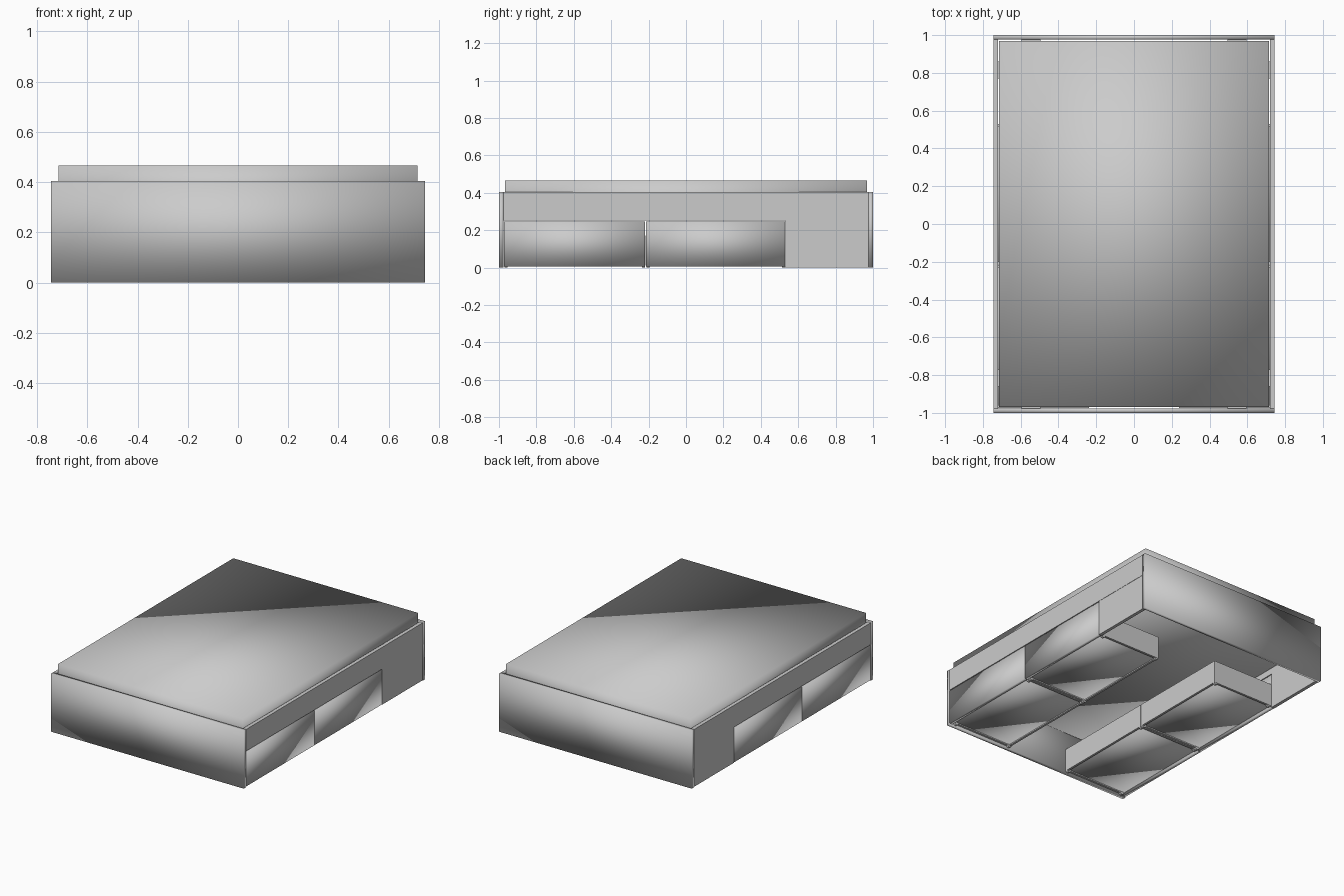
import bpy, bmesh, math
from mathutils import Matrix

if "Cube" in bpy.data.objects:
    bpy.data.objects.remove(bpy.data.objects["Cube"])

grey = bpy.data.materials.new("plain grey")
grey.diffuse_color = (0.6, 0.6, 0.6, 1)
grey.use_nodes = True
grey.node_tree.nodes["Principled BSDF"].inputs["Base Color"].default_value = grey.diffuse_color


def finish(name, bm, smooth):
    bmesh.ops.recalc_face_normals(bm, faces=bm.faces[:])
    for f in bm.faces:
        f.smooth = smooth
    me = bpy.data.meshes.new(name)
    bm.to_mesh(me)
    bm.free()
    me.materials.append(grey)
    ob = bpy.data.objects.new(name, me)
    bpy.context.collection.objects.link(ob)
    return ob


def box(name, x, y, z, smooth=False):
    """Box from (min, max) ranges; smooth gives the soft gradient of the boards."""
    bm = bmesh.new()
    bmesh.ops.create_cube(bm, size=1)
    for v in bm.verts:
        for i, r in enumerate((x, y, z)):
            v.co[i] = max(r) if v.co[i] > 0 else min(r)
    return finish(name, bm, smooth)


def wheel(name, x, y):
    bm = bmesh.new()
    m = Matrix.Translation((x, y, 0.015)) @ Matrix.Rotation(math.pi / 2, 4, 'X')
    bmesh.ops.create_cone(bm, cap_ends=True, segments=16, radius1=0.015,
                          radius2=0.015, depth=0.016, matrix=m)
    finish(name, bm, False)


# Mattress and end boards
box("mattress", (-0.714, 0.714), (-0.968, 0.968), (0.29, 0.467), True)
box("foot_board", (-0.745, 0.745), (-1.0, -0.976), (0, 0.405), True)
box("head_board", (-0.745, 0.745), (0.976, 1.0), (0, 0.405), True)

for s, side in ((1, "right"), (-1, "left")):
    # Long rail over the drawers and a separate full-height end panel
    box(side + "_rail", (s * 0.72, s * 0.745), (-0.976, 0.976), (0.252, 0.404))
    box(side + "_end_panel", (s * 0.72, s * 0.743), (0.53, 0.976), (0.002, 0.252))

    # Open drawers on small wheels
    for n, (y0, y1) in enumerate(((-0.974, -0.218), (-0.215, 0.528))):
        d = f"{side}_drawer_{n + 1}_"
        xi, xo = s * 0.238, s * 0.721
        a, b = y0 + 0.001, y1 + 0.002
        box(d + "front", (xo, s * 0.744), (y0, y1), (0.005, 0.247), True)
        box(d + "near_side", (xi, xo), (a, a + 0.015), (0.012, 0.172))
        box(d + "far_side", (xi, xo), (b - 0.015, b), (0.012, 0.172))
        box(d + "back", (xi, xi + s * 0.015), (a + 0.015, b - 0.015), (0.012, 0.172))
        box(d + "bottom", (xi + s * 0.015, xo), (a + 0.015, b - 0.015), (0.02, 0.028), True)
        for i, wx in enumerate((0.252, 0.70)):
            for j, wy in enumerate((a + 0.01, b - 0.01)):
                wheel(f"{d}wheel_{i}{j}", s * wx, wy)

    # Small brackets holding the mattress in the frame
    for t, end in ((1, "head"), (-1, "foot")):
        box(f"{side}_{end}_end_bracket", (s * 0.495, s * 0.595),
            (t * 0.968, t * 0.976), (0.29, 0.395))
        box(f"{side}_{end}_side_bracket", (s * 0.714, s * 0.72),
            (t * 0.77, t * 0.86), (0.29, 0.395))
